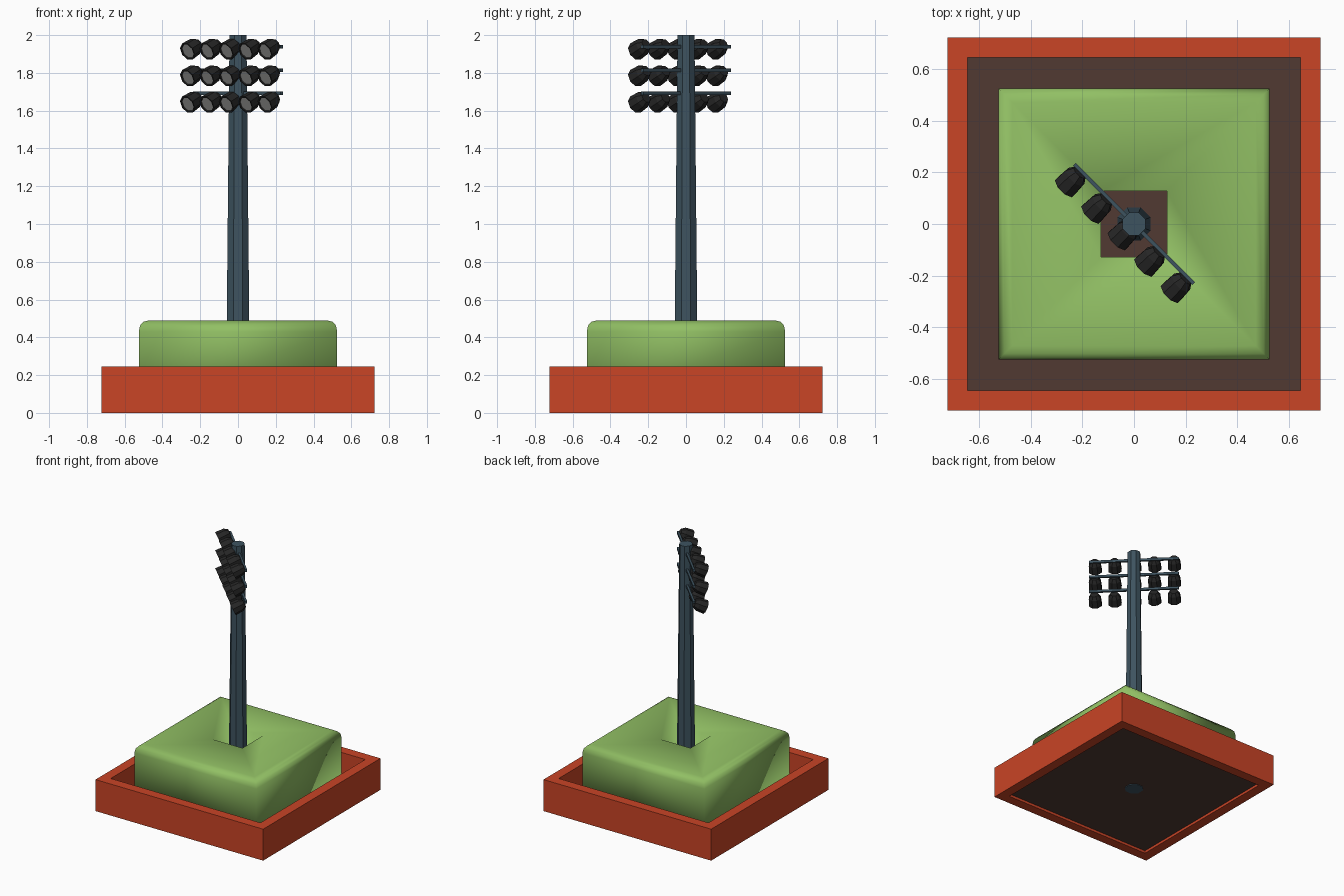
import bpy, bmesh, math
from mathutils import Vector, Matrix

if "Cube" in bpy.data.objects:
    bpy.data.objects.remove(bpy.data.objects["Cube"])


def material(name, rgb):
    # screen colour (0-255) to linear
    m = bpy.data.materials.new(name)
    m.diffuse_color = [(c / 255) ** 2.2 for c in rgb] + [1]
    m.use_nodes = True
    m.node_tree.nodes["Principled BSDF"].inputs["Base Color"].default_value = m.diffuse_color
    return m


RED = material("red_frame", (200, 70, 42))
SOIL = material("soil", (82, 60, 54))
GREEN = material("leaf_green", (144, 190, 100))
STEEL = material("blue_steel", (64, 84, 96))
BLACK = material("black", (42, 42, 42))
LENS = material("lens_grey", (150, 150, 148))


def make(name, bm, mats, smooth=False):
    bmesh.ops.recalc_face_normals(bm, faces=bm.faces)
    me = bpy.data.meshes.new(name)
    bm.to_mesh(me)
    bm.free()
    for m in mats:
        me.materials.append(m)
    for p in me.polygons:
        p.use_smooth = smooth
    ob = bpy.data.objects.new(name, me)
    bpy.context.collection.objects.link(ob)
    return ob


def bridge(bm, a, b, mat=0):
    n = len(a)
    for i in range(n):
        bm.faces.new((a[i], a[(i + 1) % n], b[(i + 1) % n], b[i])).material_index = mat


def square_loft(name, profile, mat, closed=False, smooth=False):
    # sweeps a (half width, z) profile round a square
    bm = bmesh.new()
    rings = [[bm.verts.new((sx * r, sy * r, z))
              for sx, sy in ((-1, -1), (1, -1), (1, 1), (-1, 1))] for r, z in profile]
    for a, b in zip(rings, rings[1:]):
        bridge(bm, a, b)
    if closed:
        bridge(bm, rings[-1], rings[0])
    else:
        bm.faces.new(rings[0])
        bm.faces.new(rings[-1])
    return make(name, bm, [mat], smooth)


# planter frame, soil slab and hedge with a square opening
square_loft("planter_frame", [(.722, 0), (.722, .245), (.645, .245), (.645, 0)], RED, True)
square_loft("soil", [(.645, .02), (.645, .06)], SOIL)
square_loft("hedge", [(.525, .06), (.525, .43), (.519, .462), (.502, .482), (.472, .49),
                      (.127, .49), (.127, .06)], GREEN, True, True)

# tapered eight-sided pole, flats facing the axes
bm = bmesh.new()
k = 1 / math.cos(math.pi / 8)
bmesh.ops.create_cone(bm, cap_ends=True, segments=8, radius1=.064 * k, radius2=.045 * k, depth=1.985,
                      matrix=Matrix.Translation((0, 0, 1.0075)) @ Matrix.Rotation(math.pi / 8, 4, 'Z'))
make("pole", bm, [STEEL])

# crossbars run diagonally through the pole
along = Vector((1, -1, 0)).normalized()
for i, z in enumerate((1.939, 1.815, 1.692)):
    bm = bmesh.new()
    bmesh.ops.create_cube(bm, size=1, matrix=Matrix.Translation((0, 0, z)) @
                          Matrix.Rotation(-math.pi / 4, 4, 'Z') @ Matrix.Diagonal((.655, .016, .018, 1)))
    make(f"crossbar_{i + 1}", bm, [STEEL])


def floodlight(name, centre, tilt):
    # tapered eight-sided housing, rim and recessed lens
    bm = bmesh.new()
    forward = Vector((-math.cos(tilt), -math.cos(tilt), -math.sqrt(2) * math.sin(tilt))).normalized()
    up = along.cross(forward).normalized()
    profile = [(.030, -.048), (.047, -.020), (.051, .042), (.043, .042), (.041, .036)]
    rings = []
    for r, d in profile:
        ring = []
        for j in range(8):
            a = (j + .5) * math.pi / 4
            ring.append(bm.verts.new(centre + forward * d + (along * math.cos(a) + up * math.sin(a)) * r))
        rings.append(ring)
    for a, b in zip(rings, rings[1:]):
        bridge(bm, a, b)
    bm.faces.new(rings[0])
    bm.faces.new(rings[-1]).material_index = 1
    make(name, bm, [BLACK, LENS])


# three rows of five lights
for row, z in enumerate((1.931, 1.79, 1.65)):
    for col in range(5):
        s = (col - 2) * .1025
        floodlight(f"floodlight_{row + 1}_{col + 1}", Vector((-.036 + s, -.036 - s, z)), math.radians(25))
